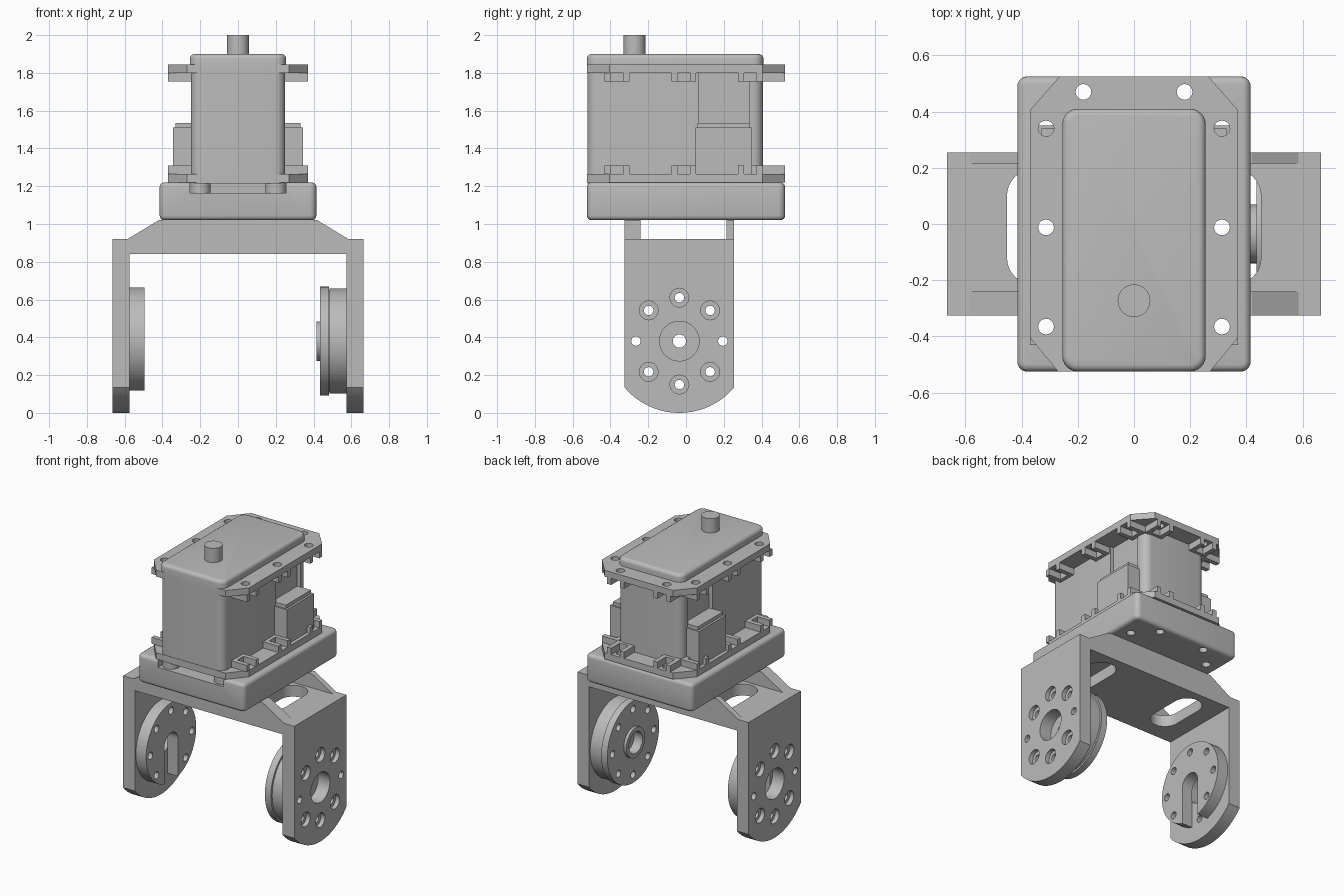
import bpy, bmesh, math
from mathutils import Matrix, Vector

old = bpy.data.objects.get("Cube")
if old:
    bpy.data.objects.remove(old, do_unlink=True)

grey = bpy.data.materials.new("plain grey")
grey.use_nodes = True
grey.diffuse_color = (0.5, 0.5, 0.5, 1)
grey.node_tree.nodes["Principled BSDF"].inputs["Base Color"].default_value = (0.5, 0.5, 0.5, 1)

AY, AZ = -0.035, 0.38          # pivot axis of the fork
PITCH = 0.23                   # bolt circle radius
SIDES = (-1, 1)


def make(name, bm):
    bmesh.ops.recalc_face_normals(bm, faces=bm.faces)
    me = bpy.data.meshes.new(name)
    bm.to_mesh(me)
    bm.free()
    me.materials.append(grey)
    ob = bpy.data.objects.new(name, me)
    bpy.context.scene.collection.objects.link(ob)
    return ob


def add_box(bm, x, y, z):
    m = Matrix.Translation((sum(x) / 2, sum(y) / 2, sum(z) / 2)) @ Matrix.Diagonal(
        (abs(x[1] - x[0]), abs(y[1] - y[0]), abs(z[1] - z[0]), 1))
    return bmesh.ops.create_cube(bm, size=1, matrix=m)


def box(name, x, y, z, corner=0, rim=0, rim_side=0):
    """Box with rounded vertical corners and rounded top and/or bottom rim."""
    bm = bmesh.new()
    add_box(bm, x, y, z)
    if corner:
        up = [e for e in bm.edges if abs(e.verts[0].co.z - e.verts[1].co.z) > 1e-4]
        bmesh.ops.bevel(bm, geom=up, offset=corner, segments=6, profile=0.5, affect='EDGES')
    if rim:
        levels = [z[1]] if rim_side > 0 else list(z)
        es = [e for e in bm.edges for h in levels
              if all(abs(v.co.z - h) < 1e-4 for v in e.verts)]
        bmesh.ops.bevel(bm, geom=es, offset=rim, segments=4, profile=0.5, affect='EDGES')
    return make(name, bm)


def prism(name, pts, start, end, axis):
    """Extrude a 2D outline along x (y,z points), y (x,z) or z (x,y)."""
    bm = bmesh.new()
    place = {'x': lambda a, b: (start, a, b), 'y': lambda a, b: (a, start, b),
             'z': lambda a, b: (a, b, start)}[axis]
    f = bm.faces.new([bm.verts.new(place(*p)) for p in pts])
    ext = bmesh.ops.extrude_face_region(bm, geom=[f])["geom"]
    d = Vector(place(0, 0)).normalized() * 0
    d['xyz'.index(axis)] = end - start
    bmesh.ops.translate(bm, vec=d, verts=[v for v in ext if isinstance(v, bmesh.types.BMVert)])
    return make(name, bm)


def arc(cx, cy, r, a0, a1, n=16):
    return [(cx + r * math.cos(math.radians(a0 + (a1 - a0) * i / n)),
             cy + r * math.sin(math.radians(a0 + (a1 - a0) * i / n))) for i in range(n + 1)]


def circle(cx, cy, r, n=40):
    return arc(cx, cy, r, 0, 360 - 360 / n, n - 1)


def cut(ob, *cutters):
    """Subtract each cutter, bake the result and drop the cutters."""
    for c in cutters:
        c.hide_render = True
        mod = ob.modifiers.new("cut", 'BOOLEAN')
        mod.operation, mod.solver, mod.object = 'DIFFERENCE', 'EXACT', c
    bpy.context.view_layer.update()
    me = bpy.data.meshes.new_from_object(ob.evaluated_get(bpy.context.evaluated_depsgraph_get()))
    ob.modifiers.clear()
    ob.data = me
    for c in cutters:
        bpy.data.objects.remove(c, do_unlink=True)
    return ob


def bolt_holes(r, x0, x1, keep=lambda i: True):
    return [prism("cutter", circle(AY + PITCH * math.cos(i * math.pi / 4),
                                   AZ + PITCH * math.sin(i * math.pi / 4), r, 20), x0, x1, 'x')
            for i in range(8) if keep(i)]


def bore(r, x0, x1):
    return prism("cutter", circle(AY, AZ, r), x0, x1, 'x')


# Fork arms with rounded feet, bolt circle and counterbores
edge = math.degrees(math.asin(0.29 / 0.38))
arm = [(0.255, 0.92), (-0.325, 0.92)] + arc(AY, AZ, 0.38, 270 - edge, 270 + edge, 24)
for s in SIDES:
    side = "left" if s > 0 else "right"
    ob = prism(side + "_arm", arm, s * 0.575, s * 0.665, 'x')
    cut(ob, bore(0.105, s * 0.5, s * 0.7), *bolt_holes(0.025, s * 0.5, s * 0.7),
        *bolt_holes(0.05, s * 0.635, s * 0.7, lambda i: i % 4))

# Fork bridge: slotted plate between two tapered ribs
plate = box("bridge_plate", (-0.575, 0.575), (-0.325, 0.255), (0.84, 0.92))
slots = [prism("cutter", arc(s * 0.357, 0.1, 0.095, 0, 180) + arc(s * 0.357, -0.12, 0.095, 180, 360),
               0.8, 1, 'z') for s in SIDES]
cut(plate, *slots)
rib = [(-0.585, 0.92), (0.585, 0.92), (0.42, 1.02), (-0.42, 1.02)]
prism("front_rib", rib, -0.325, -0.24, 'y')
prism("back_rib", rib, 0.215, 0.255, 'y')

# Idler disc with an open slot
idler = prism("idler_disc", circle(AY, AZ + 0.007, 0.278, 64), -0.575, -0.495, 'x')
slot = prism("cutter", arc(AY, AZ, 0.075, 0, 180) + [(AY - 0.075, 0), (AY + 0.075, 0)], -0.6, -0.4, 'x')
cut(idler, slot, *bolt_holes(0.025, -0.6, -0.4))

# Drive horn: two stacked discs and a hollow hub
for name, r, x0, x1 in (("horn_disc", 0.278, 0.485, 0.575), ("horn_rim", 0.288, 0.435, 0.482)):
    ob = prism(name, circle(AY, AZ, r, 64), x0, x1, 'x')
    cut(ob, bore(0.035 if x1 > 0.5 else 0.075, 0.4, 0.6), *bolt_holes(0.025, 0.4, 0.6))
cut(prism("horn_hub", circle(AY, AZ, 0.105), 0.415, 0.46, 'x'), bore(0.075, 0.4, 0.6))
prism("horn_neck", circle(AY, AZ, 0.27, 64), 0.48, 0.487, 'x')
cut(bpy.data.objects["horn_neck"], bore(0.035, 0.4, 0.6), *bolt_holes(0.025, 0.4, 0.6))

# Mounting holes shared by the tray and both flanges
mounts = [(s * x, y) for s in SIDES for x, y in ((0.18, 0.47), (0.313, 0.34), (0.313, -0.012), (0.313, -0.365))]


def mount_holes(z0, z1):
    return [prism("cutter", circle(x, y, 0.028, 20), z0, z1, 'z') for x, y in mounts]


# Tray with a pocket open at the front
tray = box("tray", (-0.415, 0.415), (-0.525, 0.525), (1.02, 1.22), 0.035, 0.025)
cut(tray, box("cutter", (-0.255, 0.255), (-0.6, 0.415), (1.165, 1.3)), *mount_holes(0.9, 1.3))

# Motor body with side recesses, caps, feet and shaft
body = box("motor_body", (-0.25, 0.25), (-0.522, 0.408), (1.215, 1.82), 0.055)
cut(body, *[box("cutter", (s * 0.225, s * 0.3), (0.065, 0.335), (1.3, 1.8)) for s in SIDES])
box("top_cap", (-0.255, 0.255), (-0.525, 0.41), (1.815, 1.9), 0.055, 0.025, 1)
box("bottom_cap", (-0.25, 0.25), (-0.38, 0.405), (1.165, 1.22), 0.04)
for s in SIDES:
    prism("foot", circle(s * 0.2, -0.455, 0.055), 1.165, 1.218, 'z')
prism("output_shaft", circle(0, -0.273, 0.058), 1.89, 2.0, 'z')

# Cable sockets on both sides
for s in SIDES:
    box("socket", (s * 0.2, s * 0.345), (0.05, 0.35), (1.235, 1.51))
    box("socket_lip", (s * 0.2, s * 0.33), (0.06, 0.34), (1.51, 1.535))

# Flanges with chamfered corners and open nut pockets
half = [(0.27, -0.525), (0.37, -0.405), (0.37, 0.405), (0.265, 0.525)]
outline = half + [(-x, y) for x, y in reversed(half)]
for name, z0, z1, p0, p1 in (("upper", 1.8, 1.845, 1.755, 1.8), ("lower", 1.22, 1.265, 1.265, 1.31)):
    cut(prism(name + "_flange", outline, z0, z1, 'z'), *mount_holes(1.1, 1.95))
    bm = bmesh.new()
    for x, y in mounts:
        s = math.copysign(1, x)
        if y > 0.4:            # pockets opening to the back
            for d in (-0.05, 0.05):
                add_box(bm, (x + d - 0.016, x + d + 0.016), (0.41, 0.525), (p0, p1))
            add_box(bm, (x - 0.066, x + 0.066), (0.4, 0.43), (p0, p1))
        else:                  # pockets opening to the sides
            for d in (-0.05, 0.05):
                add_box(bm, (s * 0.25, s * 0.37), (y + d - 0.016, y + d + 0.016), (p0, p1))
            add_box(bm, (s * 0.245, s * 0.275), (y - 0.066, y + 0.066), (p0, p1))
    make(name + "_nut_pockets", bm)

# Smooth the round surfaces while keeping edges crisp
bpy.ops.object.select_all(action='DESELECT')
for ob in bpy.context.scene.objects:
    if ob.type == 'MESH' and ob.data.materials and ob.data.materials[0] == grey:
        ob.select_set(True)
        bpy.context.view_layer.objects.active = ob
bpy.ops.object.shade_smooth_by_angle(angle=math.radians(30))
